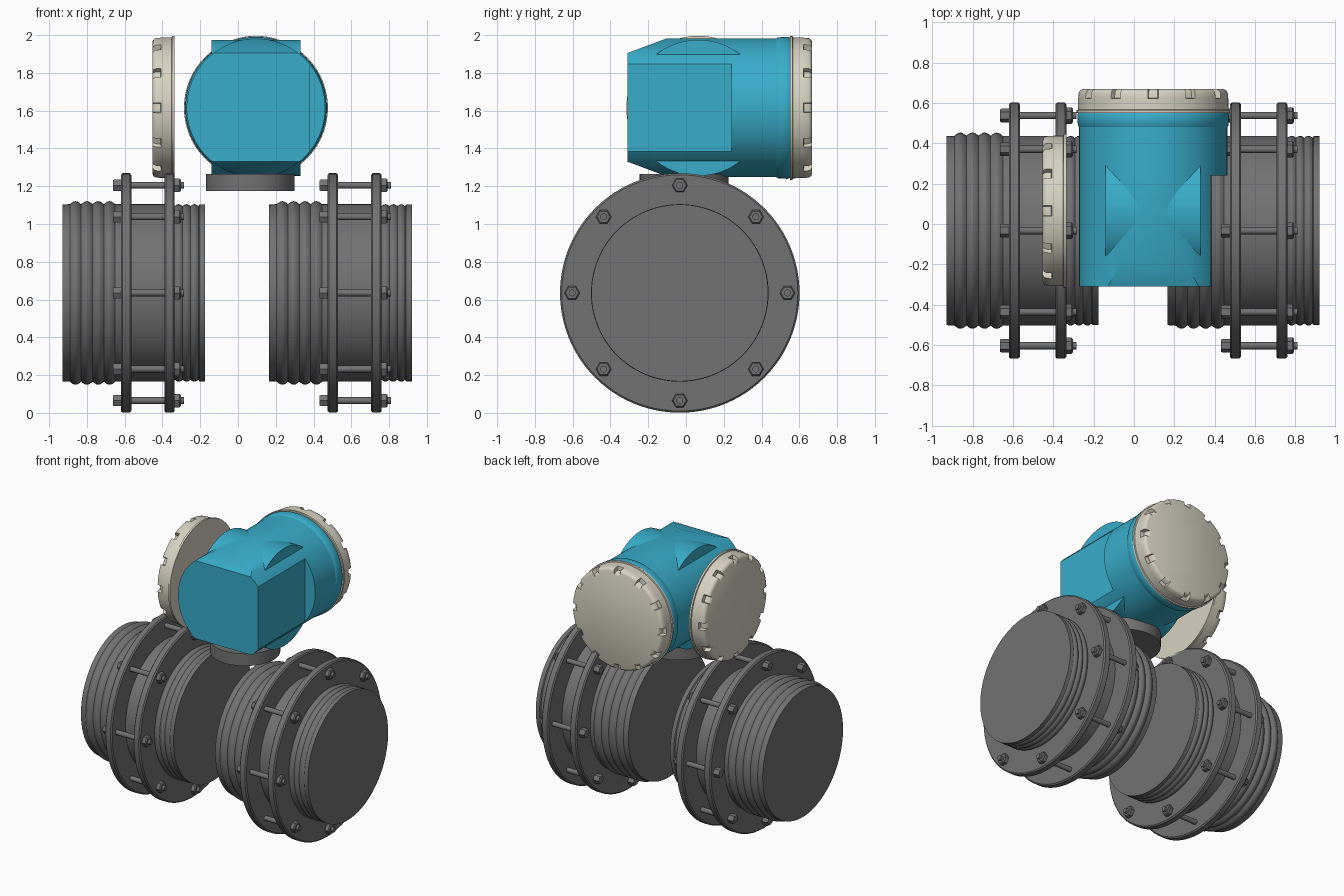
import bpy, bmesh, math
from mathutils import Vector, Matrix

cube = bpy.data.objects.get("Cube")
if cube:
    bpy.data.objects.remove(cube, do_unlink=True)


def material(name, rgb):
    m = bpy.data.materials.new(name)
    m.use_nodes = True
    m.diffuse_color = (*rgb, 1)
    m.node_tree.nodes["Principled BSDF"].inputs["Base Color"].default_value = (*rgb, 1)
    return m


GREY = material("pipe grey", (0.17, 0.17, 0.17))
BLUE = material("housing blue", (0.04, 0.42, 0.6))
CREAM = material("cap cream", (0.68, 0.65, 0.54))

# Each frame gives the lathe axis followed by two radial directions
FRAMES = {
    "x": (Vector((1, 0, 0)), Vector((0, 1, 0)), Vector((0, 0, 1))),
    "-x": (Vector((-1, 0, 0)), Vector((0, 0, 1)), Vector((0, 1, 0))),
    "y": (Vector((0, 1, 0)), Vector((0, 0, 1)), Vector((1, 0, 0))),
    "z": (Vector((0, 0, 1)), Vector((1, 0, 0)), Vector((0, 1, 0))),
}


def finish(name, bm, mat):
    bmesh.ops.recalc_face_normals(bm, faces=bm.faces)
    mesh = bpy.data.meshes.new(name)
    bm.to_mesh(mesh)
    bm.free()
    mesh.materials.append(mat)
    ob = bpy.data.objects.new(name, mesh)
    bpy.context.collection.objects.link(ob)
    bpy.ops.object.select_all(action="DESELECT")
    ob.select_set(True)
    bpy.context.view_layer.objects.active = ob
    bpy.ops.object.shade_smooth_by_angle(angle=math.radians(35))
    return ob


def lathe(bm, profile, axis, centre, angles=64, notch=None):
    """Closed solid of revolution; notch(i, t) may lower the radius."""
    a, u, v = FRAMES[axis]
    if isinstance(angles, int):
        angles = [math.tau * i / angles for i in range(angles)]
    rings = []
    for t, r in profile:
        ring = []
        for i, ang in enumerate(angles):
            rad = r - (notch(i, t) if notch else 0)
            p = Vector(centre) + a * t + (u * math.cos(ang) + v * math.sin(ang)) * rad
            ring.append(bm.verts.new(p))
        rings.append(ring)
    n = len(angles)
    for p, q in zip(rings, rings[1:]):
        for i in range(n):
            j = (i + 1) % n
            bm.faces.new((p[i], p[j], q[j], q[i]))
    bm.faces.new(rings[0])
    bm.faces.new(rings[-1])


def turned(name, profile, axis, centre, mat, angles=64, notch=None):
    bm = bmesh.new()
    lathe(bm, profile, axis, centre, angles, notch)
    return finish(name, bm, mat)


def wave(start, end, count, low, high):
    """Rounded ribs along a pipe."""
    steps = count * 6
    return [(start + (end - start) * i / steps,
             low + (high - low) * abs(math.sin(math.pi * i / 6))) for i in range(steps + 1)]


# Two ribbed pipe couplings with bolted flange pairs
PIPE_Y, PIPE_Z = -0.033, 0.635
pipe_profile = ([(-0.93, 0.468), (-0.895, 0.47)] + wave(-0.89, -0.65, 4, 0.47, 0.486)
                + [(-0.62, 0.47), (-0.345, 0.47)] + wave(-0.335, -0.21, 3, 0.46, 0.47)
                + [(-0.205, 0.468), (-0.175, 0.468)])
flange_profile = [(0, 0.625), (0.008, 0.634), (0.047, 0.634), (0.055, 0.625)]

for side, shift in (("right", 0), ("left", 1.095)):
    base = Vector((shift, PIPE_Y, PIPE_Z))
    turned(side + "_ribbed_pipe", pipe_profile, "x", base, GREY, 96)
    for label, x in (("outer", -0.62), ("inner", -0.39)):
        turned(f"{side}_{label}_flange", flange_profile, "x", base + Vector((x, 0, 0)), GREY, 96)
    bm = bmesh.new()
    for k in range(8):
        ang = math.tau * k / 8
        c = base + Vector((0, math.cos(ang), math.sin(ang))) * 0.57
        lathe(bm, [(-0.65, 0.018), (-0.285, 0.018)], "x", c, 16)
        lathe(bm, [(-0.663, 0.03), (-0.657, 0.034), (-0.62, 0.034)], "x", c, 6)
        lathe(bm, [(-0.335, 0.041), (-0.31, 0.041), (-0.303, 0.034)], "x", c, 6)
    finish(side + "_flange_bolts", bm, GREY)

# Neck under the housing
turned("neck", [(1.175, 0.235), (1.265, 0.235)], "z", (0.065, -0.01, 0), GREY)

# Housing: long barrel, trimmed flat at one side and tapered at the front
CX, CY, CZ = 0.095, 0.065, 1.615
R = 0.367
turned("housing_rear_barrel", [(0.24, R), (0.49, R)], "y", (CX, 0, CZ), BLUE, 96)

bm = bmesh.new()
lathe(bm, [(-0.31, R), (0.24, R)], "y", (CX, 0, CZ), 96)
cuts = [((0.38, 0, CZ), (1, 0, 0)),
        ((0, -0.31, CZ + 0.29), (0, -0.075, 0.2)),
        ((0, -0.31, CZ - 0.285), (0, -0.075, -0.2))]
for point, normal in cuts:
    geom = bm.verts[:] + bm.edges[:] + bm.faces[:]
    cut = bmesh.ops.bisect_plane(bm, geom=geom, plane_co=point, plane_no=normal, clear_outer=True)
    edges = [e for e in cut["geom_cut"] if isinstance(e, bmesh.types.BMEdge)]
    bmesh.ops.holes_fill(bm, edges=edges)
finish("housing_front_barrel", bm, BLUE)

# Cross barrel and rear collar
turned("housing_cross_barrel", [(-0.14, 0.36), (0.33, 0.36)], "x", (0, CY, CZ), BLUE, 96)
turned("housing_collar", [(0.478, 0.366), (0.488, 0.373), (0.54, 0.376), (0.552, 0.37)],
       "y", (CX, 0, CZ), BLUE, 96)

# Two screw caps with twelve grip notches each
TEETH = 12
sector = (0, 0.04, 0.08, 0.12, 0.121, 0.24, 0.36, 0.48, 0.519, 0.523)
NOTCH_START = 4
spans = [0.0, 0.065, 0.13, 0.135, 0.22, 0.305, 0.39, 0.475, 0.518]
cap_angles = [math.tau * k / TEETH + s - 0.065 for k in range(TEETH) for s in spans]
cap_profile = [(0, 0.381), (0.014, 0.381), (0.016, 0.373), (0.072, 0.372),
               (0.075, 0.372), (0.1, 0.37), (0.112, 0.363), (0.118, 0.35)]


def grip(i, t):
    return 0.028 if i % len(spans) < 3 and t > 0.074 else 0


turned("rear_cap", cap_profile, "y", (CX, 0.55, CZ), CREAM, cap_angles, grip)
turned("side_cap", cap_profile, "-x", (-0.335, CY, CZ), CREAM, cap_angles, grip)
